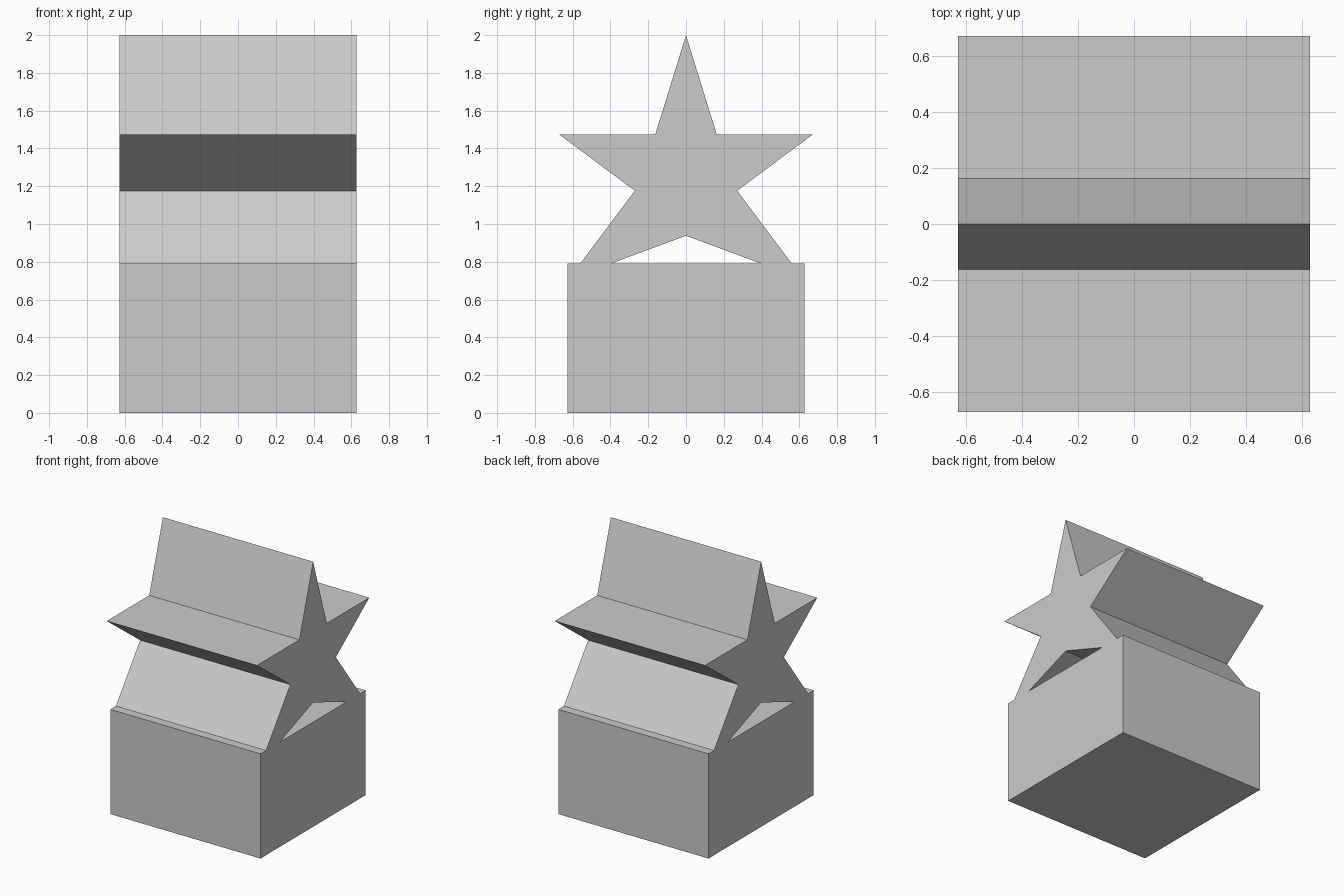
import bpy
import bmesh

cube = bpy.data.objects.get("Cube")
if cube:
    bpy.data.objects.remove(cube, do_unlink=True)

HALF = 0.627       # half width shared by both parts
BASE_TOP = 0.79

grey = bpy.data.materials.new("plain grey")
grey.use_nodes = True
colour = (0.6, 0.6, 0.6, 1)
grey.diffuse_color = colour
grey.node_tree.nodes["Principled BSDF"].inputs["Base Color"].default_value = colour


def prism(name, profile):
    """Extrude a (y, z) outline along x across the full width."""
    bm = bmesh.new()
    face = bm.faces.new([bm.verts.new((-HALF, y, z)) for y, z in profile])
    ext = bmesh.ops.extrude_face_region(bm, geom=[face])
    verts = [v for v in ext["geom"] if isinstance(v, bmesh.types.BMVert)]
    bmesh.ops.translate(bm, verts=verts, vec=(2 * HALF, 0, 0))
    bmesh.ops.recalc_face_normals(bm, faces=bm.faces)
    mesh = bpy.data.meshes.new(name)
    bm.to_mesh(mesh)
    bm.free()
    mesh.materials.append(grey)
    obj = bpy.data.objects.new(name, mesh)
    bpy.context.collection.objects.link(obj)
    return obj


# Square block
prism("base_block", [(-HALF, 0), (HALF, 0), (HALF, BASE_TOP), (-HALF, BASE_TOP)])

# Five-pointed star bar, its feet sunk into the block
half_star = [(0.163, 1.473), (0.67, 1.473), (0.271, 1.176), (0.623, 0.707)]
mirrored = [(-y, z) for y, z in reversed(half_star)]
prism("star_bar", [(0, 2)] + half_star + [(0, 0.938)] + mirrored)
